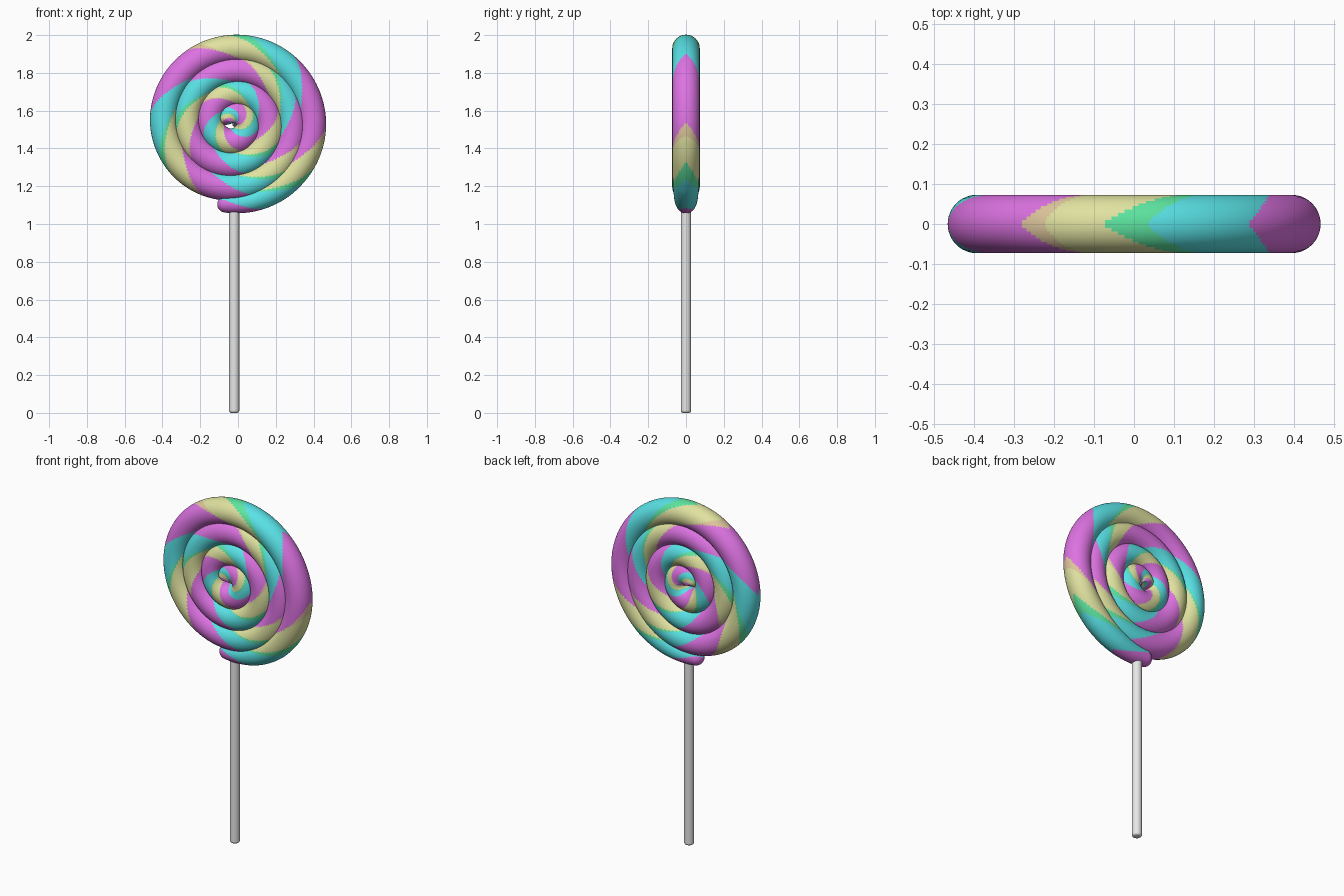
import bpy, bmesh, math

if "Cube" in bpy.data.objects:
    bpy.data.objects.remove(bpy.data.objects["Cube"])

CX, CZ = -0.02, 1.535          # spiral centre
START, END = -102, 1275        # coil angle range in degrees, outside to inside
SIDES = 48


def material(name, rgb):
    m = bpy.data.materials.new(name)
    m.diffuse_color = (*rgb, 1)
    m.use_nodes = True
    m.node_tree.nodes["Principled BSDF"].inputs["Base Color"].default_value = m.diffuse_color
    return m


def lerp(table, x):
    for (x0, y0), (x1, y1) in zip(table, table[1:]):
        if x <= x1:
            t = max(0, (x - x0) / (x1 - x0))
            return y0 + (y1 - y0) * t
    return table[-1][1]


PATH = [(-102, .431), (-90, .427), (-70, .419), (-45, .414), (0, .414), (90, .394),
        (180, .373), (270, .337), (360, .309), (720, .188), (1080, .066), (1275, .03)]
TUBE = [(-102, .045), (-90, .051), (-70, .063), (-50, .070), (-20, .073),
        (1080, .073), (1275, .064)]
# angles (on the outer edge) where each three-colour stripe group begins
STARTS = [-115, 0, 125, 250, 355, 452, 590, 748, 883, 1025, 1180, 1330, 1480, 1640, 1800]


def tube_radius(a):
    # rounded ends
    f = 1
    for dist, span in ((a - START, 6), (END - a, 45)):
        if dist < span:
            f *= math.sqrt(max(0.0004, 1 - (1 - dist / span) ** 2))
    return lerp(TUBE, a) * f


def stripe(a, phi):
    # chevron boundaries trail towards the inside of each turn, more so near the centre
    v = min(phi, 2 * math.pi - phi)
    p = a + (9 * v + 3.2 * v * v) * (.4 / lerp(PATH, a)) ** .7
    f = 0
    for s0, s1 in zip(STARTS, STARTS[1:]):
        if s0 <= p < s1:
            f = (p - s0) / (s1 - s0)
    if f < .4:
        return 0
    if f < .67:
        return 1
    if f < .67 + .11 * max(0, 1 - v / 2.8):
        return 2
    return 3 if f < 1 - .07 * max(0, 1 - v / 1.7) else 4


# candy coil
bm = bmesh.new()
rings = []
angles = [START + i * .5 for i in range(800)]
angles += [START + 400 + i for i in range(END - START - 399)]
for a in angles:
    t, c, r = math.radians(a), lerp(PATH, a), tube_radius(a)
    ring = []
    for k in range(SIDES):
        phi = 2 * math.pi * k / SIDES
        d = c + r * math.cos(phi)
        ring.append(bm.verts.new((CX + d * math.cos(t), r * math.sin(phi),
                                  CZ + d * math.sin(t))))
    rings.append(ring)
for i in range(len(rings) - 1):
    a = (angles[i] + angles[i + 1]) / 2
    for k in range(SIDES):
        n = (k + 1) % SIDES
        f = bm.faces.new((rings[i][k], rings[i][n], rings[i + 1][n], rings[i + 1][k]))
        f.material_index = stripe(a, 2 * math.pi * (k + .5) / SIDES)
        f.smooth = True
bm.faces.new(rings[0])
bm.faces.new(rings[-1])
bmesh.ops.recalc_face_normals(bm, faces=bm.faces)
mesh = bpy.data.meshes.new("candy_coil")
bm.to_mesh(mesh)
bm.free()
for name, rgb in (("purple", (.72, .17, .76)), ("turquoise", (.10, .76, .79)),
                  ("green", (.11, .78, .35)), ("pale_yellow", (.74, .76, .35)),
                  ("tan", (.72, .56, .33))):
    mesh.materials.append(material(name, rgb))
coil = bpy.data.objects.new("candy_coil", mesh)
bpy.context.collection.objects.link(coil)

# stick with rounded ends
bpy.ops.mesh.primitive_cylinder_add(vertices=32, radius=.027, depth=1.1,
                                    location=(CX, 0, .55))
stick = bpy.context.object
stick.name = "stick"
stick.data.materials.append(material("light_grey", (.84, .84, .84)))
bev = stick.modifiers.new("rounded_ends", 'BEVEL')
bev.width, bev.segments = .012, 4
bev.limit_method = 'ANGLE'
bev.angle_limit = math.radians(60)
bpy.ops.object.shade_smooth_by_angle(angle=math.radians(40))
